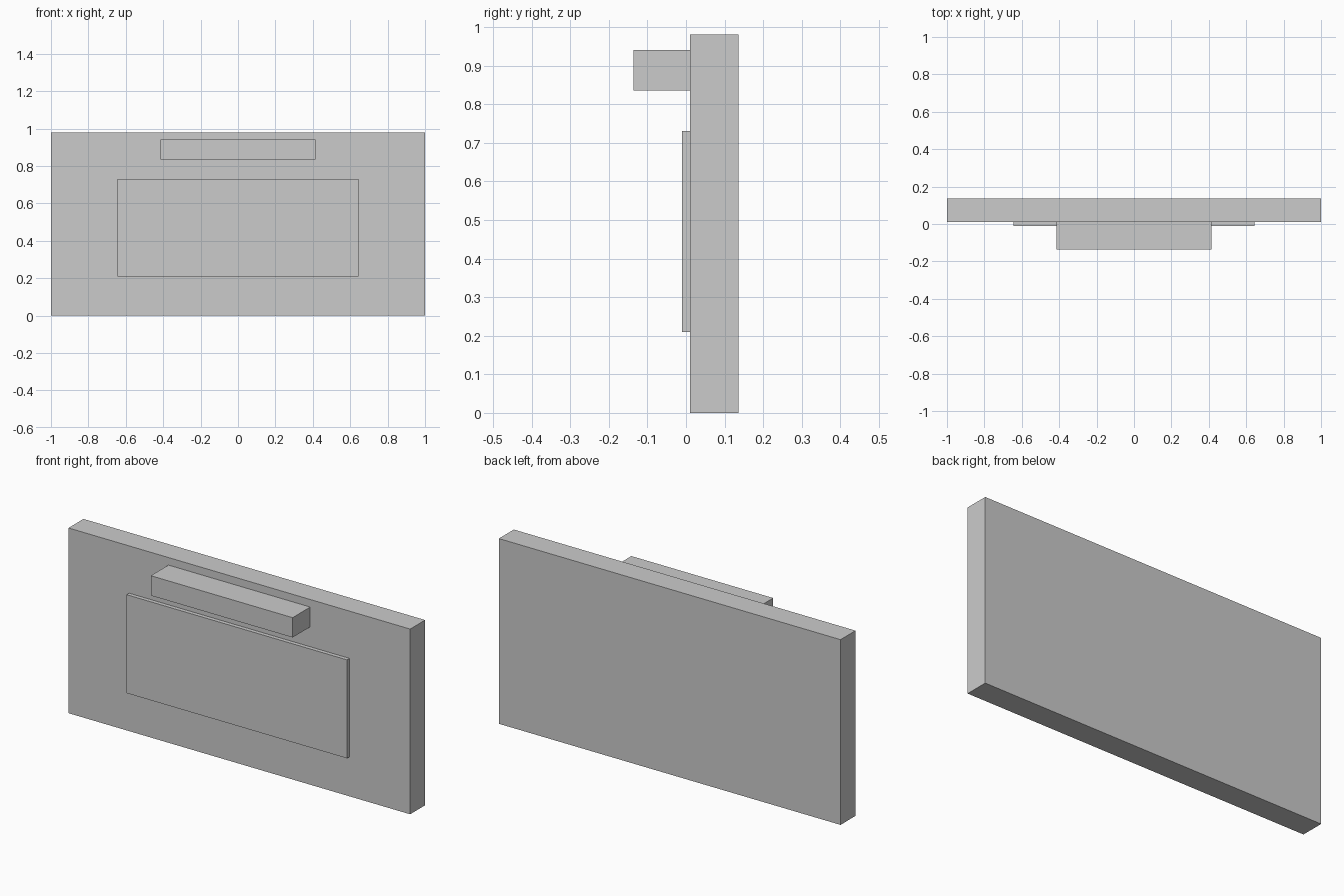
import bpy

if "Cube" in bpy.data.objects:
    bpy.data.objects.remove(bpy.data.objects["Cube"])

# One plain grey for the whole model
grey = bpy.data.materials.new("plain grey")
grey.diffuse_color = (0.6, 0.6, 0.6, 1.0)
grey.use_nodes = True
grey.node_tree.nodes["Principled BSDF"].inputs["Base Color"].default_value = grey.diffuse_color


def box(name, x, y, z):
    """Flat-faced box given its (min, max) range on each axis."""
    bpy.ops.mesh.primitive_cube_add(size=1, location=[sum(r) / 2 for r in (x, y, z)])
    obj = bpy.context.object
    obj.name = name
    obj.scale = [r[1] - r[0] for r in (x, y, z)]
    bpy.ops.object.transform_apply(location=False, rotation=False, scale=True)
    obj.data.materials.append(grey)
    return obj


# Upright backing slab
box("back_board", (-1.0, 1.0), (0.011, 0.136), (0.0, 0.98))
# Thin raised panel on the front
box("front_panel", (-0.645, 0.645), (-0.01, 0.011), (0.209, 0.73))
# Projecting bar above the panel
box("top_bar", (-0.415, 0.415), (-0.136, 0.011), (0.835, 0.94))
